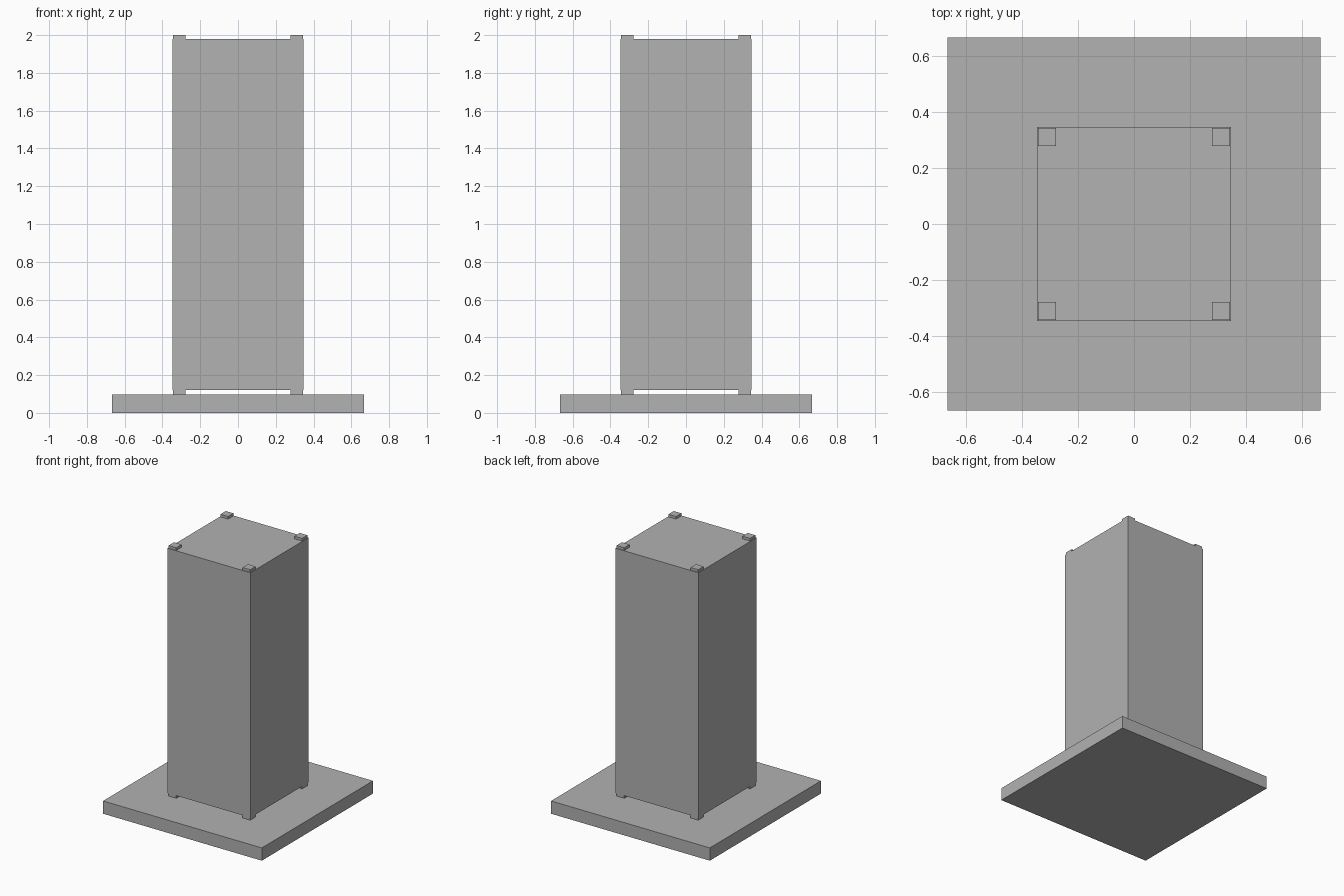
import bpy
import bmesh
from mathutils import Matrix, Vector

cube = bpy.data.objects.get("Cube")
if cube:
    bpy.data.objects.remove(cube, do_unlink=True)

# Single plain grey
GREY = (0.445, 0.445, 0.445, 1.0)
grey = bpy.data.materials.new("plain grey")
grey.use_nodes = True
grey.diffuse_color = GREY
grey.node_tree.nodes["Principled BSDF"].inputs["Base Color"].default_value = GREY


def box(name, half, z0, z1, x=0.0, y=0.0):
    """Square box of the given half width between two heights."""
    bm = bmesh.new()
    size = Matrix.Diagonal(Vector((2 * half, 2 * half, z1 - z0, 1)))
    bmesh.ops.create_cube(bm, size=1, matrix=size)
    mesh = bpy.data.meshes.new(name)
    bm.to_mesh(mesh)
    bm.free()
    mesh.materials.append(grey)
    obj = bpy.data.objects.new(name, mesh)
    obj.location = (x, y, (z0 + z1) / 2)
    bpy.context.collection.objects.link(obj)
    return obj


BASE_TOP, COLUMN_BOTTOM, COLUMN_TOP, TOP = 0.097, 0.12, 1.98, 2.0

# Base slab and tall square column
box("base_slab", 0.667, 0, BASE_TOP)
box("column", 0.348, COLUMN_BOTTOM, COLUMN_TOP)

# Small corner pads lifting the column and standing on its top
PAD_HALF, PAD_OFFSET = 0.032, 0.311
for x_name, sx in (("left", 1), ("right", -1)):
    for y_name, sy in (("front", -1), ("back", 1)):
        x, y = sx * PAD_OFFSET, sy * PAD_OFFSET
        corner = f"{y_name}_{x_name}"
        box(f"foot_{corner}", PAD_HALF, BASE_TOP, COLUMN_BOTTOM, x, y)
        box(f"top_pad_{corner}", PAD_HALF, COLUMN_TOP, TOP, x, y)
